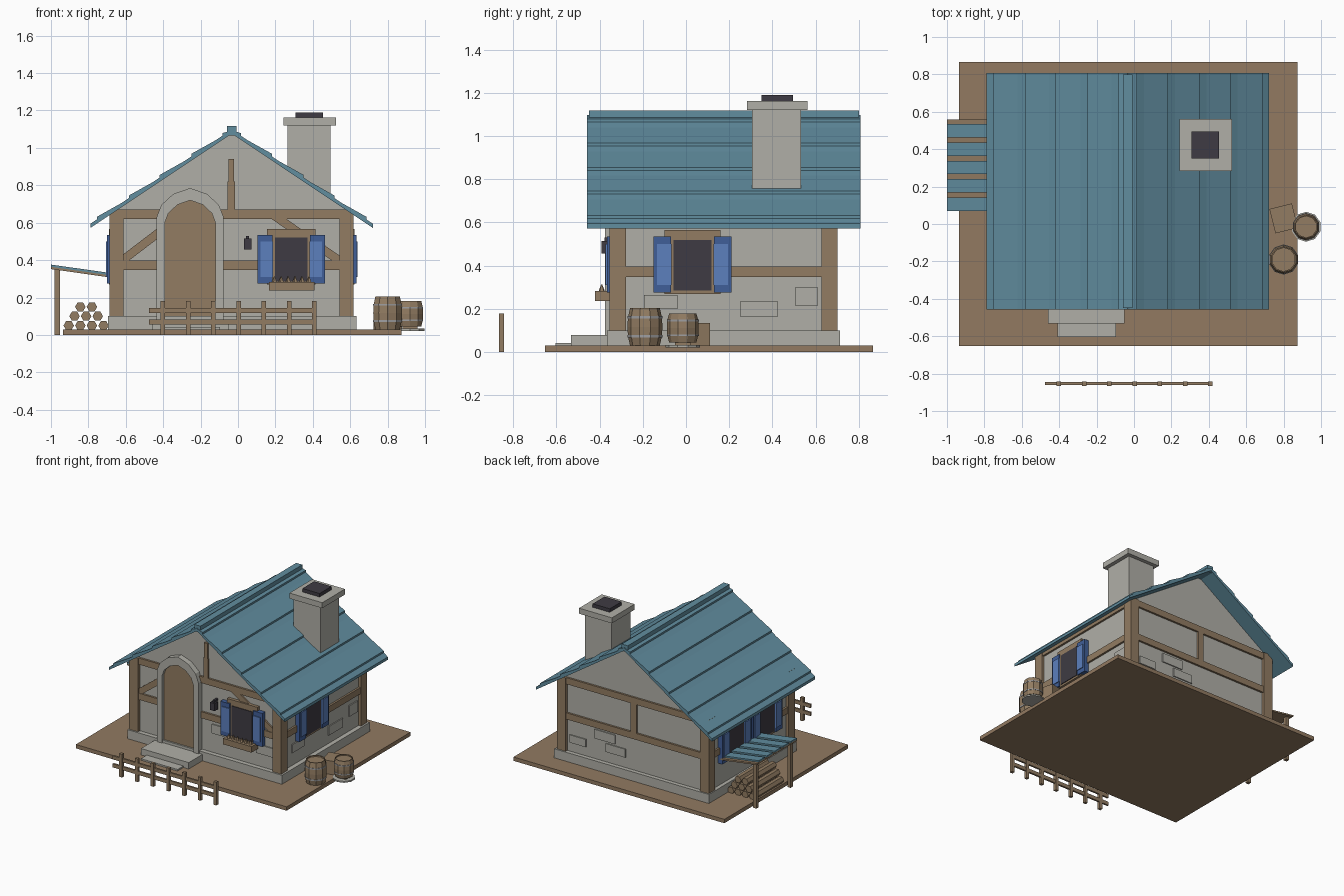
import bpy, bmesh, math
from mathutils import Matrix, Vector

if "Cube" in bpy.data.objects:
    bpy.data.objects.remove(bpy.data.objects["Cube"])


def material(name, rgb):
    m = bpy.data.materials.new(name)
    lin = [((c / 255 + 0.055) / 1.055) ** 2.4 for c in rgb]
    m.diffuse_color = (*lin, 1)
    m.use_nodes = True
    m.node_tree.nodes["Principled BSDF"].inputs["Base Color"].default_value = m.diffuse_color
    return m


STONE = material("stone", (176, 175, 167))
WOOD = material("timber", (146, 124, 98))
EARTH = material("earth", (146, 122, 97))
TEAL = material("teal_roof", (97, 141, 159))
DARK = material("dark_glass", (62, 59, 67))
BLUE = material("light_blue", (92, 128, 190))
NAVY = material("dark_blue", (64, 95, 152))
METAL = material("hoop_metal", (160, 160, 162))


def finish(name, bm, mat, M=None):
    if M is not None:
        bm.transform(M)
    bmesh.ops.recalc_face_normals(bm, faces=bm.faces)
    me = bpy.data.meshes.new(name)
    bm.to_mesh(me)
    bm.free()
    me.materials.append(mat)
    ob = bpy.data.objects.new(name, me)
    bpy.context.collection.objects.link(ob)
    return ob


def prism(name, pts, y0, y1, mat, M=None):
    """Extrude an x-z outline from y0 to y1."""
    bm = bmesh.new()
    f = bm.faces.new([bm.verts.new((x, y0, z)) for x, z in pts])
    r = bmesh.ops.extrude_face_region(bm, geom=[f])
    vs = [v for v in r["geom"] if isinstance(v, bmesh.types.BMVert)]
    bmesh.ops.translate(bm, verts=vs, vec=(0, y1 - y0, 0))
    return finish(name, bm, mat, M)


def box(name, x0, x1, y0, y1, z0, z1, mat, M=None):
    return prism(name, [(x0, z0), (x1, z0), (x1, z1), (x0, z1)], y0, y1, mat, M)


def beam(name, a, b, w, y0, y1, mat):
    """Slanted beam between two x-z points."""
    a, b = Vector(a), Vector(b)
    d = (b - a).normalized() * (w / 2)
    n = Vector((-d.y, d.x))
    prism(name, [a + n, a - n, b - n, b + n], y0, y1, mat)


def lathe(name, profile, cx, cy, sides, mat):
    """Turn an (r, z) profile into a closed solid."""
    bm = bmesh.new()
    rings = [[bm.verts.new((cx + r * math.cos(2 * math.pi * (i + .5) / sides),
                            cy + r * math.sin(2 * math.pi * (i + .5) / sides), z))
              for i in range(sides)] for r, z in profile]
    for p, q in zip(rings, rings[1:]):
        for i in range(sides):
            j = (i + 1) % sides
            bm.faces.new((p[i], p[j], q[j], q[i]))
    bm.faces.new(rings[0])
    bm.faces.new(rings[-1])
    return finish(name, bm, mat)


CX = -0.034                       # house centre line
XL, XR, YF, YB = -0.665, 0.597, -0.33, 0.68   # wall planes

# ground, foundation, walls with gables
box("ground_slab", -0.935, 0.875, -0.653, 0.865, 0, 0.03, EARTH)
box("foundation", -0.695, 0.633, -0.365, 0.712, 0.001, 0.10, STONE)
prism("walls", [(XL, .1), (XR, .1), (XR, .655), (CX, 1.078), (XL, .655)], YF, YB, STONE)

# corner posts and horizontal beams
for x in (-0.687, 0.542):
    for y in (-0.353, 0.626):
        box("corner_post", x, x + .076, y, y + .076, .10, .67, WOOD)
for z0, z1 in ((.347, .397), (.62, .67)):
    box("front_beam", -.62, .55, YF - .015, YF + .02, z0, z1, WOOD)
    box("back_beam", -.62, .55, YB - .02, YB + .015, z0, z1, WOOD)
    z1 = min(z1, .65)
    box("left_beam", XL - .015, XL + .02, -.29, .64, z0, z1, WOOD)
    box("right_beam", XR - .02, XR + .015, -.29, .64, z0, z1, WOOD)
box("gable_post", -.055, -.017, YF - .015, YF + .01, .67, .82, WOOD)
box("gable_post_top", -.051, -.021, YF - .015, YF + .01, .82, .94, WOOD)
box("back_post", -.06, -.01, YB - .01, YB + .015, .397, .62, WOOD)
beam("left_brace", (-.63, .39), (-.42, .55), .045, YF - .012, YF + .01, WOOD)
beam("right_brace", (.19, .64), (.56, .385), .045, YF - .012, YF + .01, WOOD)

# roof slopes with overlapping rows, and ridge cap
K, TOP = 0.667, 1.098
for s in (1, -1):
    slope = lambda d, h=0: (CX + s * d, TOP - K * d + h)
    prism("roof_slope", [slope(0), slope(.755), slope(.755, -.022), slope(0, -.022)],
          -.457, .808, TEAL)
    rows = [0, .05, .215, .385, .55, .72]
    for d0, d1 in zip(rows, rows[1:]):
        prism("roof_row", [slope(d0, -.004), slope(d1, .014), slope(d1, -.004)],
              -.457, .808, TEAL)
box("ridge_cap", CX - .026, CX + .026, -.45, .80, 1.066, 1.118, TEAL)

# chimney
box("chimney_shaft", .265, .495, .305, .533, .70, 1.125, STONE)
box("chimney_cap", .243, .525, .283, .562, 1.12, 1.163, STONE)
box("chimney_flue", .308, .455, .35, .495, 1.16, 1.19, DARK)


# door with arched stone surround
def arch(w, spring, top):
    c, h = -.256, top - spring
    half = [(w, spring), (w * .86, spring + h * .42), (w * .5, spring + h * .8)]
    return ([(c - w, .08)] + [(c - x, z) for x, z in half] + [(c, top)]
            + [(c + x, z) for x, z in reversed(half)] + [(c + w, .08)])


outer, inner = arch(.179, .63, .785), arch(.135, .60, .72)
prism("door_surround", outer + inner[::-1], -.375, YF + .01, STONE)
prism("door", inner, -.352, YF + .01, WOOD)
box("upper_step", -.46, -.05, -.533, -.34, .025, .08, STONE)
box("lower_step", -.41, -.095, -.605, -.5, .025, .042, STONE)


# windows, built facing -y and turned to each wall
def window(side, x, y, angle):
    M = Matrix.Translation((x, y, 0)) @ Matrix.Rotation(math.radians(angle), 4, 'Z')
    box(side + "_window_frame", -.13, .13, -.025, .01, .27, .565, WOOD, M)
    box(side + "_window_pane", -.087, .087, -.03, -.02, .285, .52, DARK, M)
    for s in (1, -1):
        box(side + "_shutter", s * .10, s * .18, -.036, .005, .275, .535, NAVY, M)
        box(side + "_shutter_panel", s * .098, s * .165, -.042, -.03, .31, .50, BLUE, M)


window("front", .285, YF, 0)
window("right", XR, .03, 90)
window("left", XL, .0, -90)
window("left", XL, .375, -90)

# flower box with small sprouts
box("flower_box", .165, .41, -.42, YF, .237, .283, WOOD)
for i in range(6):
    lathe("sprout", [(.016, .28), (.003, .312)], .195 + i * .037, -.39, 5, WOOD)

# lantern beside the door
box("lantern", .032, .072, -.39, -.35, .457, .515, DARK)
box("lantern_bracket", .044, .06, -.377, YF, .515, .53, DARK)

# raised stones in the walls
for x0, x1, z0, z1 in ((.01, .145, .25, .32), (.39, .54, .2, .27)):
    box("front_stone", x0, x1, YF - .008, YF + .01, z0, z1, STONE)
for y0, y1, z0, z1 in ((-.195, -.04, .2, .265), (.25, .425, .165, .235), (.505, .61, .215, .3)):
    box("right_stone", XR - .01, XR + .008, y0, y1, z0, z1, STONE)
for x0, x1, z0, z1 in ((.38, .52, .17, .23), (.13, .31, .26, .33), (.04, .21, .18, .245)):
    box("back_stone", x0, x1, YB - .01, YB + .008, z0, z1, STONE)

# lean-to shelter on the left
prism("shelter_base", [(-1, .352), (-.69, .308), (-.69, .32), (-1, .364)], .07, .56, WOOD)
for i in range(5):
    y = .07 + i * .098
    prism("shelter_plank", [(-1, .364), (-.69, .32), (-.69, .332), (-1, .376)], y, y + .072, TEAL)
for y in (.09, .51):
    box("shelter_post", -.98, -.953, y, y + .027, 0, .35, WOOD)

# log pile
for row, n in enumerate((4, 3, 2)):
    for i in range(n):
        cx, cz = -.905 + row * .031 + i * .062, .05 + row * .05
        pts = [(cx + .028 * math.cos(math.radians(60 * k)),
                cz + .028 * math.sin(math.radians(60 * k))) for k in range(6)]
        prism("log", pts, .13, .48, WOOD)


# barrels with hoops
def barrel(x, y, r, z0, z1):
    h = z1 - z0
    prof = [(.85, 0), (.97, .25), (1, .5), (.97, .75), (.85, 1), (.77, 1), (.77, .94)]
    lathe("barrel", [(r * a, z0 + h * t) for a, t in prof], x, y, 10, WOOD)
    for t, a in ((.22, 1.0), (.72, 1.0)):
        lathe("barrel_hoop", [(r * a, z0 + h * t), (r * a, z0 + h * (t + .06))], x, y, 10, METAL)


barrel(.80, -.19, .081, .03, .205)
barrel(.92, -.015, .074, .045, .18)
lathe("barrel_stand", [(.08, .022), (.08, .033)], .92, -.015, 10, STONE)
box("barrel_block", .88, .96, -.05, .02, .03, .05, WOOD)

# crate
box("crate", -.062, .062, -.067, .067, .03, .135, WOOD,
    Matrix.Translation((.80, .03, 0)) @ Matrix.Rotation(math.radians(14), 4, 'Z'))

# fence
for i in range(7):
    x = -.402 + i * .135
    box("fence_post", x - .012, x + .012, -.865, -.842, 0, .18, WOOD)
for z in (.055, .117):
    box("fence_rail", -.475, .42, -.86, -.846, z, z + .028, WOOD)
